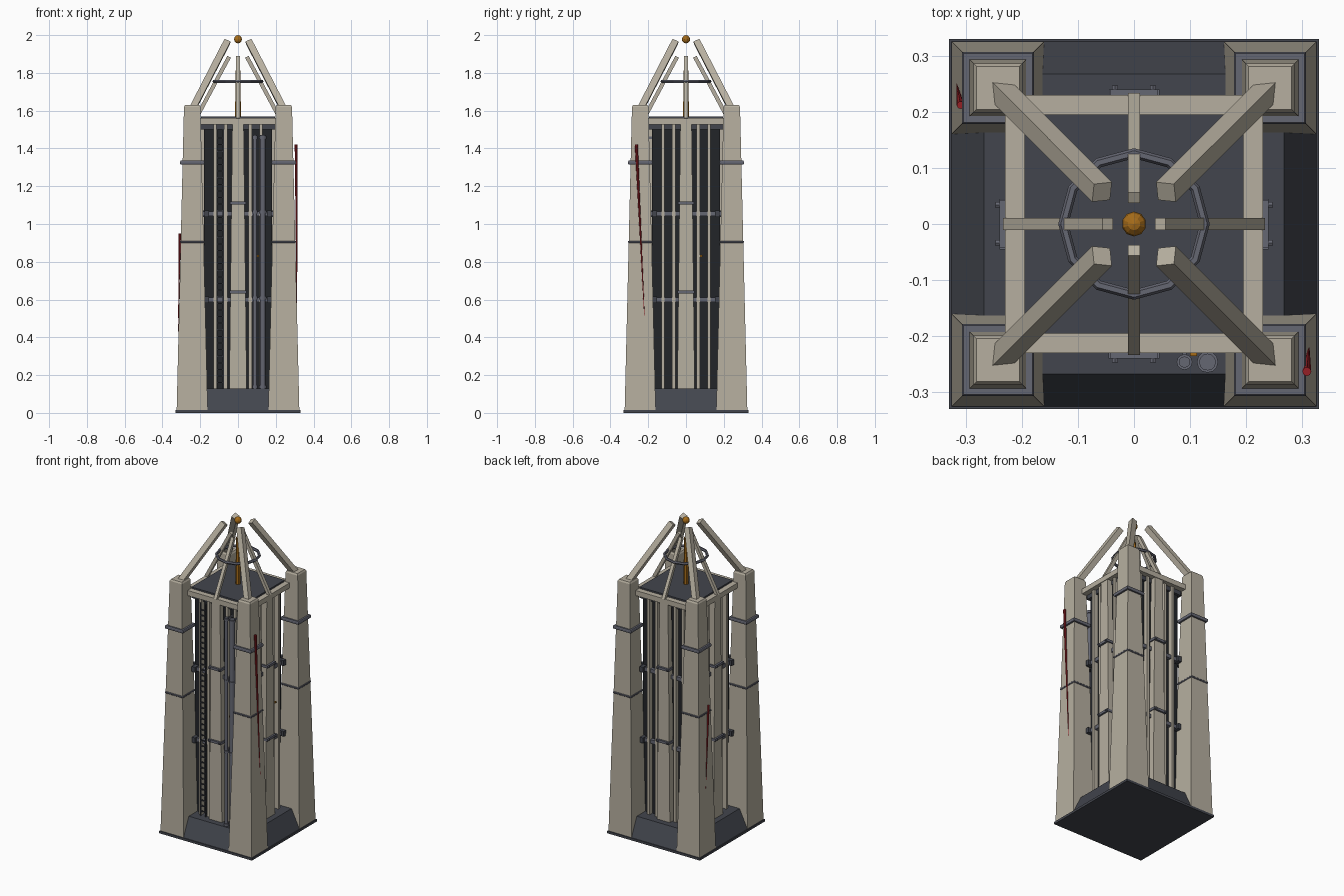
import bpy, bmesh, math
from mathutils import Vector, Matrix

if "Cube" in bpy.data.objects:
    bpy.data.objects.remove(bpy.data.objects["Cube"])


def material(name, r, g, b):
    m = bpy.data.materials.new(name)
    m.diffuse_color = (r, g, b, 1)
    m.use_nodes = True
    m.node_tree.nodes["Principled BSDF"].inputs["Base Color"].default_value = m.diffuse_color
    return m


CREAM = material("pale_stone", 0.47, 0.43, 0.35)
SLATE = material("slate", 0.055, 0.06, 0.075)
BLACK = material("dark_core", 0.016, 0.018, 0.022)
STEEL = material("steel", 0.13, 0.135, 0.17)
RED = material("red", 0.32, 0.015, 0.02)
AMBER = material("amber", 0.38, 0.15, 0.01)


def finish(name, bm, mat, matrix=Matrix()):
    bmesh.ops.recalc_face_normals(bm, faces=bm.faces)
    me = bpy.data.meshes.new(name)
    bm.to_mesh(me)
    bm.free()
    me.transform(matrix)
    me.materials.append(mat)
    ob = bpy.data.objects.new(name, me)
    bpy.context.collection.objects.link(ob)
    return ob


def tower(name, sections, mat, matrix=Matrix()):
    """Stacked rectangular sections (half_x, half_y, z)."""
    bm = bmesh.new()
    loops = [[bm.verts.new((sx * hx, sy * hy, z))
              for sx, sy in ((-1, -1), (1, -1), (1, 1), (-1, 1))]
             for hx, hy, z in sections]
    bm.faces.new(loops[0])
    bm.faces.new(loops[-1])
    for a, b in zip(loops, loops[1:]):
        for i in range(4):
            j = (i + 1) % 4
            bm.faces.new((a[i], a[j], b[j], b[i]))
    return finish(name, bm, mat, matrix)


def box(name, lo, hi, mat, matrix=Matrix()):
    c = [(a + b) / 2 for a, b in zip(lo, hi)]
    hx, hy = (hi[0] - lo[0]) / 2, (hi[1] - lo[1]) / 2
    return tower(name, [(hx, hy, lo[2]), (hx, hy, hi[2])], mat,
                 matrix @ Matrix.Translation((c[0], c[1], 0)))


def aim(p, q, roll=0):
    """Matrix placing local z along p -> q, and the length."""
    p, q = Vector(p), Vector(q)
    d = q - p
    m = Matrix.Translation(p) @ d.to_track_quat('Z', 'Y').to_matrix().to_4x4()
    return m @ Matrix.Rotation(roll, 4, 'Z'), d.length


def strut(name, p, q, half, mat, matrix=Matrix(), roll=0):
    m, n = aim(p, q, roll)
    return tower(name, [(half, half, 0), (half, half, n)], mat, matrix @ m)


def rod(name, p, q, r1, r2, mat, sides=10, matrix=Matrix()):
    m, n = aim(p, q)
    bm = bmesh.new()
    bmesh.ops.create_cone(bm, cap_ends=True, segments=sides, radius1=r1, radius2=r2,
                          depth=n, matrix=Matrix.Translation((0, 0, n / 2)))
    return finish(name, bm, mat, matrix @ m)


# Base slab, sloped plinth, inner core and roof deck
tower("base_slab", [(0.33, 0.33, 0), (0.33, 0.33, 0.015)], SLATE)
tower("plinth", [(0.325, 0.325, 0.015), (0.267, 0.267, 0.13)], SLATE)
tower("inner_core", [(0.18, 0.18, 0.12), (0.18, 0.18, 1.53)], BLACK)
tower("roof_deck", [(0.195, 0.195, 1.5), (0.195, 0.195, 1.57)], SLATE)

# Everything that repeats on the four sides; the side is built facing -y
for k in range(4):
    R = Matrix.Rotation(k * math.pi / 2, 4, 'Z')

    # Tapered corner pier with steel bands and leaning crown beam
    P = R @ Matrix.Translation((0.2425, -0.2425, 0))
    tower("corner_pier", [(0.0825, 0.0825, 0.001), (0.0435, 0.0435, 1.62),
                          (0.038, 0.038, 1.63)], CREAM, P)
    for z, h in ((1.325, 0.01), (0.905, 0.006)):
        tower("pier_band", [(0.0615, 0.0615, z - h), (0.064, 0.064, z - h / 2),
                            (0.064, 0.064, z + h / 2), (0.0615, 0.0615, z + h)], STEEL, P)
    strut("crown_beam", (0.238, -0.238, 1.615), (0.057, -0.057, 1.966),
          0.0175, CREAM, R, math.pi / 4)

    # Roof edge beam and lighter roof rafter
    box("roof_edge_beam", (-0.23, -0.23, 1.527), (0.23, -0.19, 1.56), CREAM, R)
    strut("roof_rafter", (0, -0.224, 1.555), (0, -0.047, 1.885), 0.0105, CREAM, R)

    # Central pilaster with clamps and bolts
    tower("pilaster", [(0.046, 0.022, 0.125), (0.03, 0.018, 1.53)], CREAM,
          R @ Matrix.Translation((0, -0.208, 0)))
    for z, w in ((1.11, 0.042), (0.64, 0.045)):
        box("pilaster_clamp", (-w, -0.24, z - 0.008), (w, -0.19, z + 0.008), STEEL, R)
        for s in (-1, 1):
            rod("clamp_bolt", (s * 0.034, -0.238, z), (s * 0.034, -0.247, z),
                0.006, 0.006, STEEL, 6, R)

    # Slim ribs and cross rails in the recess
    for s in (-1, 1):
        for x in (0.065, 0.122):
            box("wall_rib", (s * x - 0.009, -0.208, 0.125),
                (s * x + 0.009, -0.175, 1.53), CREAM, R)
    for z in (1.055, 0.6):
        box("cross_rail", (-0.185, -0.202, z - 0.012), (0.185, -0.176, z + 0.012), STEEL, R)
        for s in (-1, 1):
            box("rail_bracket", (s * 0.165 - 0.012, -0.218, z - 0.017),
                (s * 0.165 + 0.012, -0.18, z + 0.017), SLATE, R)

# Ladder on the front
for x in (-0.112, -0.078):
    box("ladder_rail", (x - 0.003, -0.222, 0.13), (x + 0.003, -0.214, 1.5), SLATE)
for i in range(38):
    z = 0.16 + i * 0.035
    box("ladder_rung", (-0.112, -0.221, z - 0.003), (-0.078, -0.215, z + 0.003), SLATE)

# Service pipes on the front with flanged ends
for x, r in ((0.09, 0.010), (0.131, 0.015)):
    rod("service_pipe", (x, -0.246, 0.12), (x, -0.246, 1.47), r, r, STEEL, 12)
    for z in (0.13, 0.6, 1.055, 1.45):
        rod("pipe_flange", (x, -0.246, z), (x, -0.246, z + 0.016), r + 0.004, r + 0.004, STEEL, 12)
        box("pipe_bracket", (x - 0.004, -0.246, z), (x + 0.004, -0.178, z + 0.012), STEEL)

# Small amber lamps
box("lamp_front", (0.1, -0.235, 0.825), (0.112, -0.18, 0.835), AMBER)
box("lamp_right", (0.18, 0.075, 0.825), (0.212, 0.087, 0.835), AMBER)

# Red tapered streaks on the piers
rod("red_streak_right", (0.312, -0.215, 0.4), (0.308, -0.263, 1.42), 0.0005, 0.008, RED, 8)
rod("red_streak_left", (-0.316, 0.25, 0.43), (-0.309, 0.212, 0.95), 0.0005, 0.007, RED, 8)

# Mast, finial ball and crown ring
rod("mast", (0, 0, 1.56), (0, 0, 1.87), 0.016, 0.011, AMBER, 8)
bm = bmesh.new()
bmesh.ops.create_uvsphere(bm, u_segments=10, v_segments=6, radius=0.022,
                          matrix=Matrix.Translation((0, 0, 1.978)))
finish("finial_ball", bm, AMBER)
bpy.ops.mesh.primitive_torus_add(major_segments=12, minor_segments=6, major_radius=0.126,
                                 minor_radius=0.009, location=(0, 0, 1.755))
ring = bpy.context.object
ring.name = "crown_ring"
ring.data.materials.append(STEEL)
